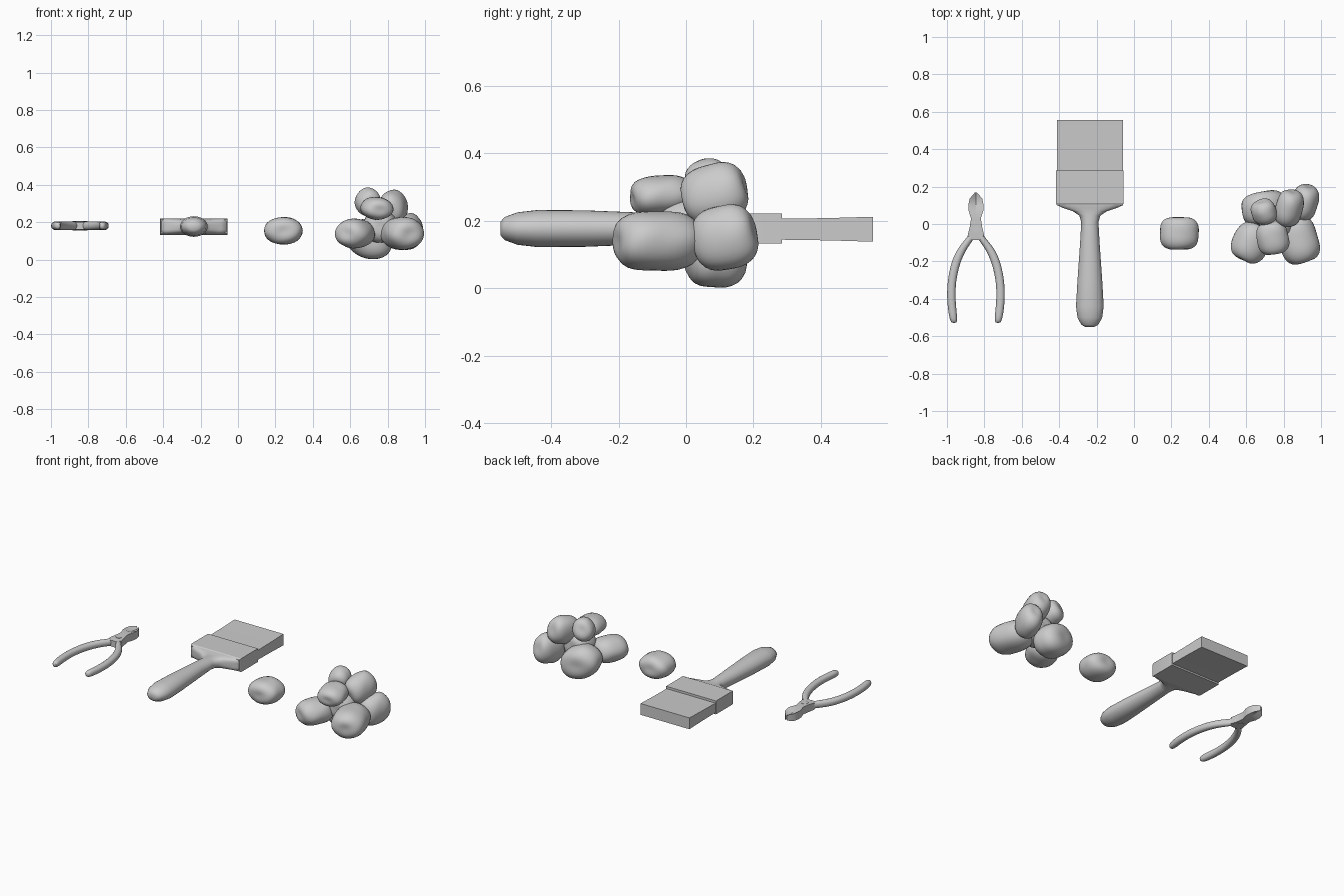
import bpy, bmesh, math
from mathutils import Vector, Euler

cube = bpy.data.objects.get("Cube")
if cube:
    bpy.data.objects.remove(cube, do_unlink=True)

grey = bpy.data.materials.new("light grey")
grey.use_nodes = True
grey.diffuse_color = (0.6, 0.6, 0.6, 1)
grey.node_tree.nodes["Principled BSDF"].inputs["Base Color"].default_value = (0.6, 0.6, 0.6, 1)


def finish(name, bm, angle=40, subdiv=0):
    bmesh.ops.recalc_face_normals(bm, faces=bm.faces)
    mesh = bpy.data.meshes.new(name)
    bm.to_mesh(mesh)
    bm.free()
    mesh.materials.append(grey)
    ob = bpy.data.objects.new(name, mesh)
    bpy.context.collection.objects.link(ob)
    if subdiv:
        mod = ob.modifiers.new("smooth", 'SUBSURF')
        mod.levels = mod.render_levels = subdiv
    bpy.ops.object.select_all(action='DESELECT')
    ob.select_set(True)
    bpy.context.view_layer.objects.active = ob
    bpy.ops.object.shade_smooth_by_angle(angle=math.radians(angle))
    return ob


def skin(name, rings, **kw):
    """Bridge equal rings of points and cap both ends."""
    bm = bmesh.new()
    loops = [[bm.verts.new(p) for p in ring] for ring in rings]
    n = len(loops[0])
    for a, b in zip(loops, loops[1:]):
        for i in range(n):
            j = (i + 1) % n
            bm.faces.new((a[i], a[j], b[j], b[i]))
    bm.faces.new(loops[0])
    bm.faces.new(loops[-1])
    return finish(name, bm, **kw)


def oval(x, y, z, w, h, n=16, power=2.0):
    """Super-ellipse ring across the y direction."""
    pts = []
    for i in range(n):
        a = 2 * math.pi * i / n
        c, s = math.cos(a), math.sin(a)
        k = (abs(c) ** power + abs(s) ** power) ** (-1 / power)
        pts.append((x + w * k * c, y, z + h * k * s))
    return pts


def slab(x, z, sections):
    """Rectangular rings: y, half width, half height."""
    return [[(x - w, y, z - h), (x + w, y, z - h), (x + w, y, z + h), (x - w, y, z + h)]
            for y, w, h in sections]


# Paint brush
BX, BZ = -0.236, 0.177
handle = [(-0.55, 0.025, 0.02, 2), (-0.538, 0.046, 0.034, 2), (-0.5, 0.066, 0.048, 2),
          (-0.44, 0.074, 0.055, 2), (-0.3, 0.066, 0.054, 2), (-0.1, 0.052, 0.046, 2),
          (0.01, 0.046, 0.04, 2), (0.045, 0.056, 0.037, 2.2), (0.068, 0.09, 0.036, 3),
          (0.086, 0.145, 0.038, 5), (0.1, 0.174, 0.04, 9), (0.115, 0.178, 0.041, 14)]
skin("brush_handle", [oval(BX, y, BZ, w, h, 32, p) for y, w, h, p in handle], angle=50)
skin("brush_ferrule", slab(BX, BZ, [(0.1, 0.176, 0.038), (0.112, 0.181, 0.044), (0.285, 0.181, 0.044)]),
     angle=25)
skin("brush_bristles", slab(BX, BZ - 0.002, [(0.28, 0.177, 0.031), (0.42, 0.177, 0.033), (0.555, 0.177, 0.037)]),
     angle=25)

# Cutting pliers: mirrored grips and jaws
PX, PZ = -0.845, 0.181
grip = [(0.014, -0.04, 0.016), (0.028, -0.075, 0.022), (0.062, -0.115, 0.025), (0.092, -0.165, 0.025),
        (0.115, -0.23, 0.024), (0.13, -0.31, 0.023), (0.133, -0.39, 0.023), (0.127, -0.46, 0.023),
        (0.119, -0.515, 0.021), (0.117, -0.53, 0.012)]
# y, half width, height at the cutting edge, height at the outside
jaw = [(-0.085, 0.022, 0.02, 0.02), (-0.06, 0.044, 0.022, 0.022), (-0.02, 0.034, 0.024, 0.024),
       (0.03, 0.026, 0.024, 0.024), (0.07, 0.039, 0.025, 0.025), (0.1, 0.041, 0.012, 0.025),
       (0.135, 0.034, 0.005, 0.024), (0.168, 0.006, 0.004, 0.018)]
for side, s in (("left", 1), ("right", -1)):
    skin(side + "_plier_grip", [oval(PX + s * x, y, PZ, w, 0.023 if w > 0.013 else 0.012, 12, 2.4)
                                for x, y, w in grip], angle=60, subdiv=1)
    skin(side + "_plier_jaw", [[(PX, y, PZ - lo), (PX + s * w, y, PZ - hi),
                                (PX + s * w, y, PZ + hi), (PX, y, PZ + lo)]
                               for y, w, lo, hi in jaw], angle=30)

# Pivot rivet
bm = bmesh.new()
bmesh.ops.create_cone(bm, cap_ends=True, segments=20, radius1=0.02, radius2=0.02, depth=0.052)
bmesh.ops.translate(bm, verts=bm.verts, vec=(PX, -0.025, PZ))
finish("plier_rivet", bm)


def puff(name, loc, half, turn=(0, 0, 0), power=2.7):
    """Soft rounded pillow whose dimpled ends face along its own y axis."""
    bm = bmesh.new()
    bmesh.ops.create_uvsphere(bm, u_segments=32, v_segments=20, radius=1)
    rot = Euler([math.radians(t) for t in turn]).to_matrix()
    for v in bm.verts:
        x, z, y = v.co
        r = math.hypot(x, z)
        k = (r ** power + abs(y) ** power) ** (-1 / power)
        x, y, z, r = x * k, y * k, z * k, r * k
        y *= 1 - 0.07 * math.exp(-6 * r * r)
        wobble = 1 + 0.02 * math.sin(4 * x + 3 * y + 9 * loc[0]) * math.cos(4 * z - 2 * y)
        v.co = rot @ Vector((x * half[0], y * half[1], z * half[2])) * wobble + Vector(loc)
    finish(name, bm, angle=80)


# Single puff and the clustered pile
puff("single_puff", (0.242, -0.05, 0.154), (0.104, 0.09, 0.074), power=3)
puff("front_right_puff", (0.625, -0.1, 0.14), (0.098, 0.108, 0.079), (0, 0, -25))
puff("front_left_puff", (0.878, -0.085, 0.14), (0.106, 0.13, 0.089), (0, 0, 18), 3)
puff("bottom_puff", (0.70, 0.085, 0.108), (0.128, 0.094, 0.102), (0, 25, 10))
puff("back_left_puff", (0.912, 0.115, 0.15), (0.072, 0.098, 0.096), (12, 0, -15))
puff("upper_left_puff", (0.83, 0.085, 0.28), (0.073, 0.1, 0.09), (15, -10, -15))
puff("top_puff", (0.695, 0.065, 0.31), (0.066, 0.066, 0.074), (20, 15, 25))
puff("upper_front_puff", (0.742, -0.075, 0.275), (0.085, 0.09, 0.06), (5, 0, 12), 3)
puff("core_puff", (0.76, 0.01, 0.18), (0.09, 0.09, 0.09))
